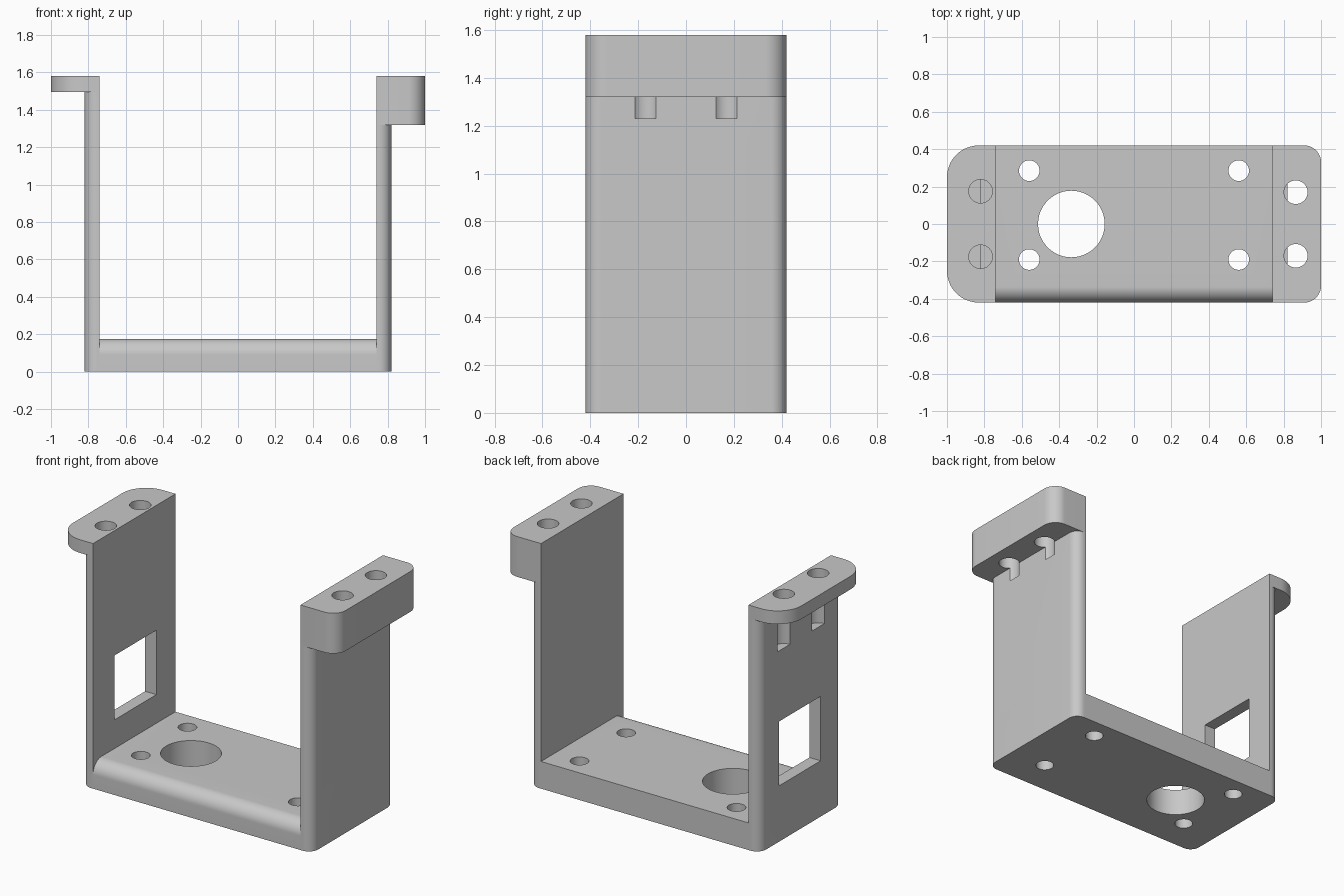
import bpy, bmesh
from math import sin, cos, pi, radians

cube = bpy.data.objects.get("Cube")
if cube:
    bpy.data.objects.remove(cube, do_unlink=True)

grey = bpy.data.materials.new("plain grey")
grey.use_nodes = True
GREY = (0.58, 0.58, 0.58, 1)
grey.diffuse_color = GREY
grey.node_tree.nodes["Principled BSDF"].inputs["Base Color"].default_value = GREY

HALF_Y = 0.42    # half depth of the bracket
INNER = 0.74     # inner face of the walls
OUTER = 0.82     # outer face of the walls
TOP = 1.58
FLOOR = 0.175    # top of the base


def arc(cx, cy, r, start, end, steps=16):
    """Points on an arc, angles in degrees."""
    angles = [radians(start + (end - start) * i / steps) for i in range(steps + 1)]
    return [(cx + r * cos(a), cy + r * sin(a)) for a in angles]


def extrude(name, outline, low, high, along="z"):
    """Solid made by extruding a 2D outline along z (xy outline) or x (yz outline)."""
    bm = bmesh.new()
    place = (lambda u, v: (u, v, low)) if along == "z" else (lambda u, v: (low, u, v))
    face = bm.faces.new([bm.verts.new(place(u, v)) for u, v in outline])
    ext = bmesh.ops.extrude_face_region(bm, geom=[face])
    move = (0, 0, high - low) if along == "z" else (high - low, 0, 0)
    bmesh.ops.translate(bm, vec=move,
                        verts=[e for e in ext["geom"] if isinstance(e, bmesh.types.BMVert)])
    bmesh.ops.recalc_face_normals(bm, faces=bm.faces)
    mesh = bpy.data.meshes.new(name)
    bm.to_mesh(mesh)
    bm.free()
    mesh.materials.append(grey)
    obj = bpy.data.objects.new(name, mesh)
    bpy.context.collection.objects.link(obj)
    return obj


def rounded_slab(side, outer, r):
    """Plan outline from the inner wall face outward, with two rounded outer corners."""
    pts = [(INNER, -HALF_Y)]
    pts += arc(outer - r, -HALF_Y + r, r, -90, 0)
    pts += arc(outer - r, HALF_Y - r, r, 0, 90)
    pts += [(INNER, HALF_Y)]
    return [(side * x, y) for x, y in pts]


def cylinder(x, y, r, low, high):
    return extrude("cutter", arc(x, y, r, 0, 360, 48)[:-1], low, high)


def box(x0, x1, y0, y1, z0, z1):
    return extrude("cutter", [(x0, y0), (x1, y0), (x1, y1), (x0, y1)], z0, z1)


def select_only(obj):
    bpy.ops.object.select_all(action="DESELECT")
    obj.select_set(True)
    bpy.context.view_layer.objects.active = obj


def cut(obj, cutters):
    """Subtract the cutters, then remove them."""
    for c in cutters:
        c.hide_render = True
        select_only(obj)
        mod = obj.modifiers.new("cut", "BOOLEAN")
        mod.operation = "DIFFERENCE"
        mod.solver = "EXACT"
        mod.object = c
        bpy.ops.object.modifier_apply(modifier=mod.name)
        bpy.data.objects.remove(c, do_unlink=True)


# Base plate with a rounded front top edge
r = 0.085
profile = [(-HALF_Y, 0), (HALF_Y, 0), (HALF_Y, FLOOR)]
profile += arc(-HALF_Y + r, FLOOR - r, r, 90, 180)
base = extrude("base_plate", profile, -INNER, INNER, along="x")
cut(base, [cylinder(x, y, 0.055, -0.1, 0.4) for x in (-0.56, 0.56) for y in (-0.19, 0.285)])
cut(base, [cylinder(-0.335, 0, 0.178, -0.1, 0.4)])
parts = [base]

# Walls and flanges: side, lip underside, lip corner radius, hole x, hole y
for word, side, under, radius, hx, hy in (
        ("right", -1, 1.495, 0.17, -0.82, 0.175),
        ("left", 1, 1.32, 0.09, 0.865, 0.17)):
    wall = extrude(word + "_wall", rounded_slab(side, OUTER, 0.065), 0, under)
    lip = extrude(word + "_flange", rounded_slab(side, 1.0, radius), under, TOP)
    for part in (wall, lip):
        cut(part, [cylinder(hx, y, 0.063, 1.23, 1.8) for y in (-hy, hy)])
    if side < 0:
        # Cable window, and thin floors closing the outer half of the holes
        cut(wall, [box(-0.95, -0.6, -0.2, 0.225, 0.36, 0.775)])
        for end, y in (("front", -hy), ("back", hy)):
            parts.append(extrude(end + "_hole_floor", arc(hx, y, 0.063, 90, 270, 24),
                                 under, under + 0.005))
    parts += [wall, lip]

for obj in parts:
    select_only(obj)
    bpy.ops.object.shade_smooth_by_angle(angle=radians(30))
